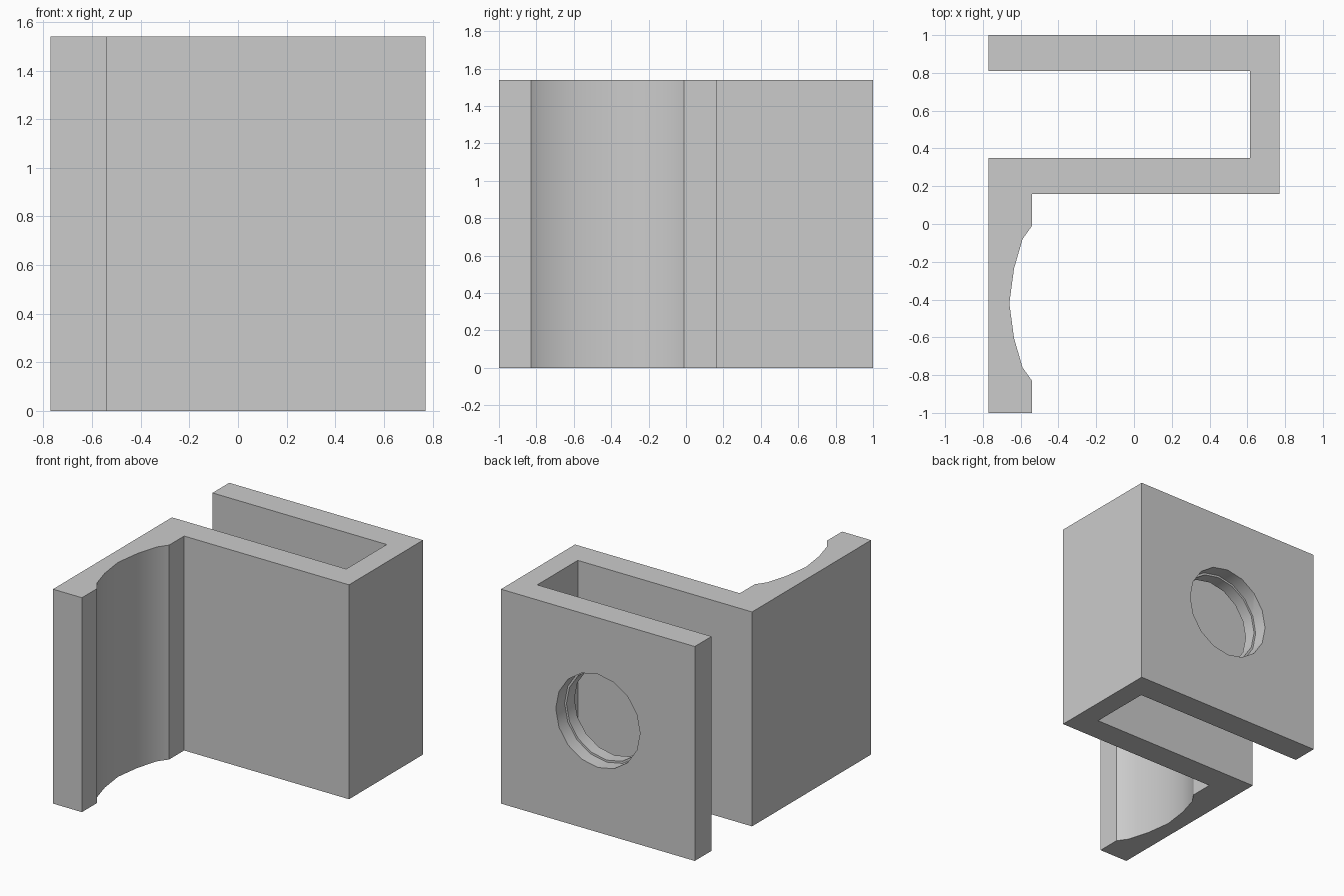
import bpy, bmesh, math

if "Cube" in bpy.data.objects:
    bpy.data.objects.remove(bpy.data.objects["Cube"], do_unlink=True)

HEIGHT = 1.54
HOLE_Z = 0.80

# One plain grey for the whole bracket
grey = bpy.data.materials.new("plain grey")
grey.use_nodes = True
colour = (0.6, 0.6, 0.6, 1)
grey.diffuse_color = colour
grey.node_tree.nodes["Principled BSDF"].inputs["Base Color"].default_value = colour

# Profile: U channel at the back, leg with a scooped cradle at the front
half_scoop = [(-0.54, 0.41), (-0.59, 0.34), (-0.635, 0.185)]
scoop = half_scoop + [(-0.66, 0)] + [(x, -d) for x, d in reversed(half_scoop)]
profile = [(-0.77, 1), (-0.77, 0.81), (0.615, 0.81), (0.615, 0.35),
           (-0.77, 0.35), (-0.77, -1), (-0.54, -1)]
profile += [(x, d - 0.42) for x, d in reversed(scoop)]
profile += [(-0.54, 0.16), (0.77, 0.16), (0.77, 1)]

bm = bmesh.new()
base = bm.faces.new([bm.verts.new((x, y, 0)) for x, y in profile])
walls = bmesh.ops.extrude_face_region(bm, geom=[base])
top = [v for v in walls["geom"] if isinstance(v, bmesh.types.BMVert)]
bmesh.ops.translate(bm, verts=top, vec=(0, 0, HEIGHT))
bmesh.ops.recalc_face_normals(bm, faces=bm.faces)
mesh = bpy.data.meshes.new("bracket")
bm.to_mesh(mesh)
bm.free()
mesh.materials.append(grey)
bracket = bpy.data.objects.new("bracket", mesh)
bpy.context.collection.objects.link(bracket)


def drill(radius, y_near, y_far):
    """Cut a round hole along y through the bracket."""
    bpy.ops.mesh.primitive_cylinder_add(
        vertices=16, radius=radius, depth=y_far - y_near,
        location=(0, (y_near + y_far) / 2, HOLE_Z), rotation=(math.pi / 2, 0, 0))
    cutter = bpy.context.object
    cutter.name = "hole_cutter"
    cutter.hide_render = True
    cutter.data.materials.append(grey)
    bpy.ops.object.select_all(action="DESELECT")
    bpy.context.view_layer.objects.active = bracket
    bracket.select_set(True)
    cut = bracket.modifiers.new("hole", "BOOLEAN")
    cut.operation = "DIFFERENCE"
    cut.solver = "EXACT"
    cut.object = cutter
    bpy.ops.object.modifier_apply(modifier=cut.name)
    bpy.data.objects.remove(cutter, do_unlink=True)


# Stepped hole in the back plate
drill(0.32, 0.7, 1.1)
drill(0.335, 0.9, 1.1)

bpy.ops.object.shade_smooth_by_angle(angle=math.radians(30))
